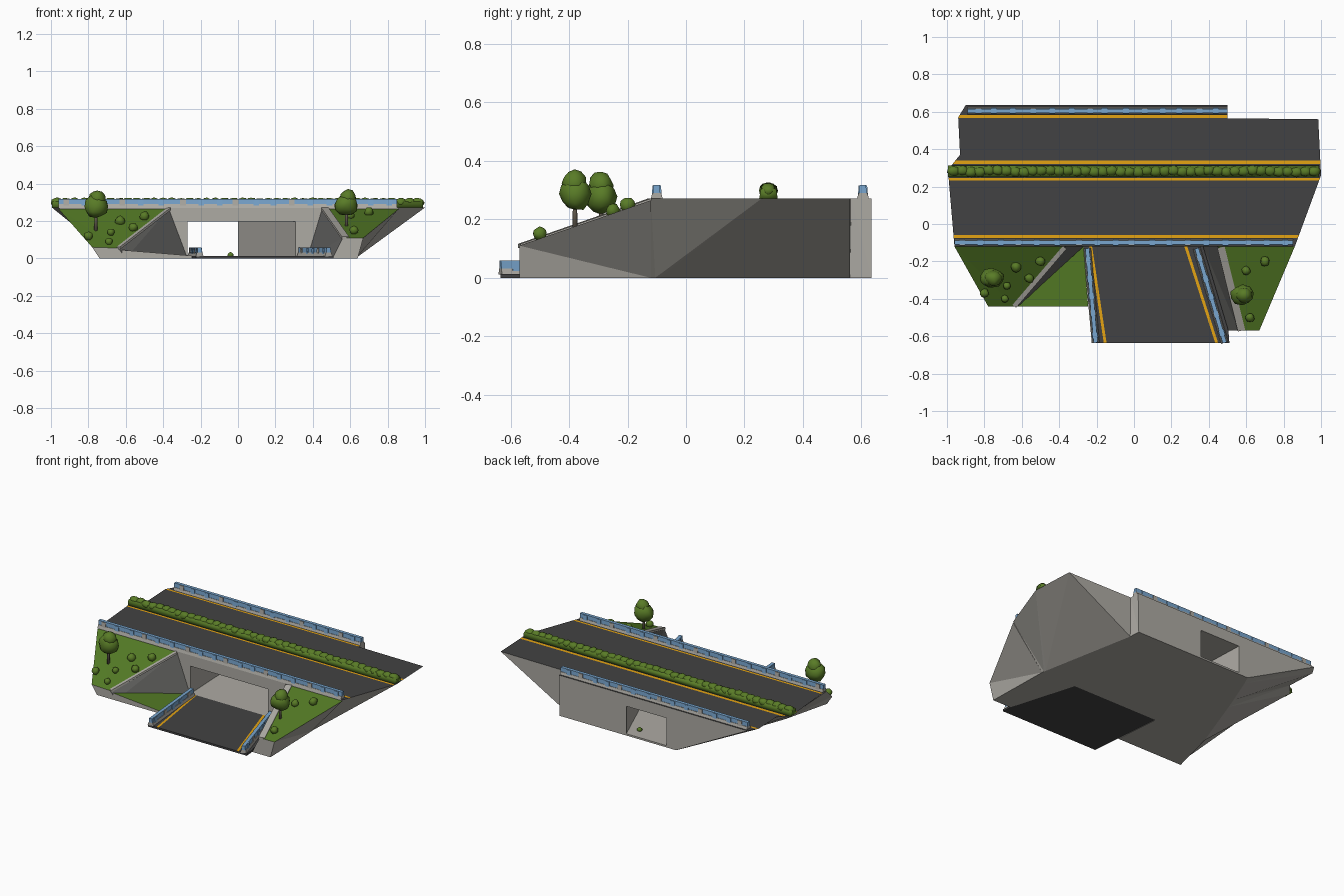
import bpy, bmesh, random
from mathutils import Vector, Matrix

random.seed(4)
if "Cube" in bpy.data.objects:
    bpy.data.objects.remove(bpy.data.objects["Cube"])


def material(name, r, g, b):
    m = bpy.data.materials.new(name)
    m.use_nodes = True
    m.diffuse_color = (r, g, b, 1)
    m.node_tree.nodes["Principled BSDF"].inputs["Base Color"].default_value = (r, g, b, 1)
    return m


CONCRETE = material("concrete", 0.42, 0.405, 0.37)
DARK_CONCRETE = material("dark_concrete", 0.13, 0.13, 0.125)
ASPHALT = material("asphalt", 0.055, 0.055, 0.056)
GRASS = material("grass", 0.085, 0.19, 0.018)
LEAF = material("leaf_green", 0.1, 0.2, 0.02)
YELLOW = material("lane_yellow", 0.78, 0.37, 0.006)
BLUE = material("rail_blue", 0.19, 0.38, 0.62)
BARK = material("bark", 0.13, 0.11, 0.08)


def finish(name, bm, mats, rule=None, smooth=False):
    """Turn a bmesh into an object; rule picks the material of each face."""
    bmesh.ops.recalc_face_normals(bm, faces=bm.faces)
    for f in bm.faces:
        f.smooth = smooth
        if rule:
            f.material_index = rule(f)
    mesh = bpy.data.meshes.new(name)
    bm.to_mesh(mesh)
    bm.free()
    for m in mats:
        mesh.materials.append(m)
    ob = bpy.data.objects.new(name, mesh)
    bpy.context.collection.objects.link(ob)
    return ob


def add_loft(bm, low, high):
    """Solid between two matching loops of points."""
    a = [bm.verts.new(p) for p in low]
    b = [bm.verts.new(p) for p in high]
    faces = [bm.faces.new(a[::-1]), bm.faces.new(b)]
    for i in range(len(a)):
        j = (i + 1) % len(a)
        faces.append(bm.faces.new((a[i], a[j], b[j], b[i])))
    return faces


def loft(name, low, high, mats, rule=None):
    bm = bmesh.new()
    add_loft(bm, low, high)
    bm.normal_update()
    bmesh.ops.triangulate(bm, faces=bm.faces)
    return finish(name, bm, mats, rule)


def flat(points, z):
    return [(x, y, z) for x, y in points]


def add_bar(bm, p, q, width, height, top=1.0, mat=0):
    """Bar standing on the line p-q, narrowing to top x width."""
    p, q = Vector(p), Vector(q)
    d = q - p
    side = Vector((-d.y, d.x, 0)).normalized() * width / 2
    up = Vector((0, 0, height))
    low = [p - side, q - side, q + side, p + side]
    high = [p - side * top + up, q - side * top + up, q + side * top + up, p + side * top + up]
    for f in add_loft(bm, low, high):
        f.material_index = mat


def add_blob(bm, centre, size, mat=0, rough=0.1):
    """Lumpy clump of leaves."""
    made = bmesh.ops.create_icosphere(bm, subdivisions=2, radius=1)["verts"]
    for v in made:
        v.co *= 1 + random.uniform(-rough, rough)
        v.co = Vector(centre) + Vector(a * b for a, b in zip(v.co, size))
        for f in v.link_faces:
            f.material_index = mat


def paint_lines(ob, lines, level):
    """Cut straight bands into the road surface and colour them with slot 2."""
    bm = bmesh.new()
    bm.from_mesh(ob.data)
    bands = []
    for p, q, width in lines:
        p, q = Vector((*p, level)), Vector((*q, level))
        across = Vector((p.y - q.y, q.x - p.x, 0)).normalized()
        bands.append((p, across, width / 2))
        for s in (-1, 1):
            bmesh.ops.bisect_plane(bm, geom=bm.verts[:] + bm.edges[:] + bm.faces[:],
                                   plane_co=p + across * s * width / 2, plane_no=across)
    bm.normal_update()
    for f in bm.faces:
        mid = f.calc_center_median()
        if f.normal.z > 0.9 and abs(mid.z - level) < 0.01:
            inside = any(abs((mid - p).dot(n)) < half for p, n, half in bands)
            f.material_index = 2 if inside else 1
    bm.to_mesh(ob.data)
    bm.free()


def bank_colour(inner):
    """Grass on top, dark wing wall on the side facing the lower road."""
    def rule(f):
        if f.normal.z > 0.6:
            return 1
        return 2 if f.normal.x * inner > 0.3 else 0
    return rule


# Overpass body with the deck on top and sides sloping in to the base
deck = [(-0.96, -0.12), (0.86, -0.12), (1.0, 0.26), (0.985, 0.56), (0.5, 0.565),
        (0.5, 0.635), (-0.9, 0.635), (-0.94, 0.57), (-0.93, 0.37), (-0.995, 0.29)]
base = [(-0.66, -0.12), (0.63, -0.12), (0.628, -0.105), (0.625, -0.09), (0.5, 0.56),
        (0.495, 0.635), (-0.37, 0.635), (-0.4, 0.57), (-0.48, 0.37), (-0.51, 0.29)]
road_mats = [CONCRETE, ASPHALT, YELLOW]
body = loft("overpass_body", flat(base, 0), flat(deck, 0.272), road_mats)

# Tapering passage cut through the body
passage = [(-0.267, -0.2), (0.34, -0.2), (-0.04, 0.73), (-0.305, 0.73)]
cutter = loft("passage_cutter", flat(passage, 0.012), flat(passage, 0.197), [CONCRETE])
cutter.hide_render = True
cut = body.modifiers.new("passage", "BOOLEAN")
cut.operation, cut.solver, cut.object = "DIFFERENCE", "EXACT", cutter
bpy.context.view_layer.objects.active = body
bpy.ops.object.modifier_apply(modifier=cut.name)
bpy.data.objects.remove(cutter)

# Lane lines on the deck
paint_lines(body, [((-1, y), (1, y), width) for y, width in
                   ((0.575, 0.014), (0.33, 0.02), (0.239, 0.014), (-0.067, 0.014))], 0.272)

# Grass banks with sloping wing walls
bank_mats = [CONCRETE, GRASS, DARK_CONCRETE]
loft("right_bank",
     [(-0.66, -0.12, 0), (-0.27, -0.12, 0), (-0.6, -0.44, 0), (-0.74, -0.44, 0)],
     [(-0.96, -0.12, 0.265), (-0.37, -0.12, 0.265), (-0.64, -0.44, 0.055), (-0.78, -0.44, 0.06)],
     bank_mats, bank_colour(1))
loft("left_bank",
     [(0.37, -0.12, 0), (0.63, -0.12, 0), (0.64, -0.57, 0), (0.505, -0.57, 0)],
     [(0.45, -0.12, 0.265), (0.86, -0.12, 0.265), (0.67, -0.57, 0.11), (0.56, -0.57, 0.11)],
     bank_mats, bank_colour(-1))
verge = [(-0.27, -0.12), (-0.62, -0.44), (-0.245, -0.44)]
loft("lower_verge", flat(verge, 0),
     [(x, y, z) for (x, y), z in zip(verge, (0.014, 0.045, 0.014))],
     bank_mats, bank_colour(0))

# Concrete caps along the wing walls
bm = bmesh.new()
add_bar(bm, (-0.37, -0.125, 0.257), (-0.64, -0.44, 0.048), 0.025, 0.014)
add_bar(bm, (0.465, -0.125, 0.257), (0.575, -0.57, 0.102), 0.04, 0.014)
finish("wing_wall_caps", bm, [CONCRETE])

# Lower road running out of the passage, with its lane lines
road = [(-0.27, -0.12), (-0.225, -0.635), (0.51, -0.635), (0.505, -0.57), (0.37, -0.12)]
lower_road = loft("lower_road", flat(road, 0), flat(road, 0.013), road_mats, lambda f: 1)
paint_lines(lower_road, [((-0.23, -0.13), (-0.155, -0.63), 0.015),
                         ((0.28, -0.13), (0.44, -0.63), 0.015)], 0.013)


def guardrail(name, p, q):
    """Concrete kerb with a blue rail and wider blue and grey posts."""
    p, q = Vector(p), Vector(q)
    bm = bmesh.new()
    add_bar(bm, p, q, 0.042, 0.02, 0.7)
    up = Vector((0, 0, 0.02))
    add_bar(bm, p + up, q + up, 0.024, 0.028, 0.9, 1)
    count = round((q - p).length / 0.1)
    step = (q - p) / count
    for i in range(count):
        post = p + step * (i + random.uniform(0.2, 0.5))
        add_bar(bm, post, post + step * 0.3, 0.036, 0.045, 0.8, i % 3 > 0)
    finish(name, bm, [CONCRETE, BLUE])


guardrail("front_guardrail", (-0.96, -0.1, 0.27), (0.85, -0.1, 0.27))
guardrail("back_guardrail", (-0.89, 0.605, 0.27), (0.5, 0.605, 0.27))
guardrail("right_road_guardrail", (-0.25, -0.13, 0.011), (-0.205, -0.635, 0.011))
guardrail("left_road_guardrail", (0.335, -0.13, 0.011), (0.485, -0.635, 0.011))

# Planted median between the carriageways
bm = bmesh.new()
add_bar(bm, (-0.995, 0.282, 0.27), (0.99, 0.282, 0.27), 0.064, 0.035, 0.8)
for i in range(42):
    add_blob(bm, (-0.965 + i * 0.047, 0.282 + random.uniform(-0.005, 0.005), 0.299),
             (0.035, 0.027, 0.025))
finish("median_hedge", bm, [LEAF], smooth=True)


def tree(name, x, y, ground, top):
    bm = bmesh.new()
    crown = ground + (top - ground) * 0.62
    bmesh.ops.create_cone(bm, cap_ends=True, segments=7, radius1=0.01, radius2=0.006,
                          depth=crown - ground + 0.02,
                          matrix=Matrix.Translation((x, y, (crown + ground) / 2)))
    half = top - crown
    add_blob(bm, (x, y, crown - 0.005), (0.064, 0.054, half * 0.75), 1)
    add_blob(bm, (x + 0.008, y, crown + half * 0.4), (0.045, 0.042, half * 0.58), 1)
    finish(name, bm, [BARK, LEAF], smooth=True)


tree("right_tree", -0.76, -0.29, 0.15, 0.365)
tree("left_tree", 0.58, -0.38, 0.165, 0.37)

# Bushes dotted over the banks
bm = bmesh.new()
for x, y, z, r in ((-0.8, -0.37, 0.12, 0.024), (-0.68, -0.33, 0.14, 0.02), (-0.63, -0.23, 0.2, 0.028),
                   (-0.5, -0.2, 0.225, 0.026), (-0.56, -0.29, 0.165, 0.025), (-0.69, -0.4, 0.09, 0.02),
                   (0.62, -0.5, 0.15, 0.024), (0.7, -0.2, 0.25, 0.026), (0.6, -0.25, 0.23, 0.024),
                   (-0.04, 0.55, 0.018, 0.016)):
    add_blob(bm, (x, y, z), (r, r, r))
finish("bushes", bm, [LEAF], smooth=True)
